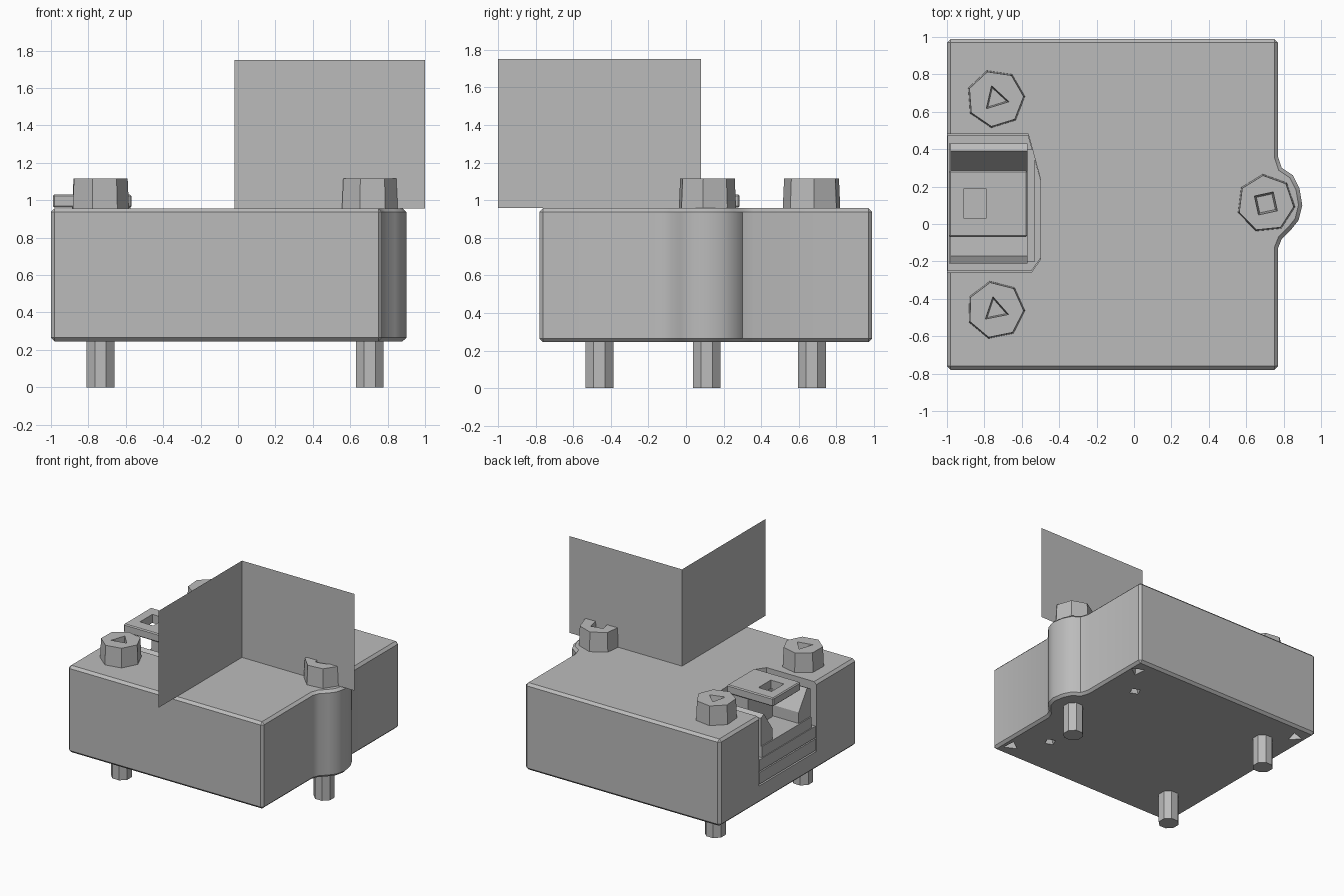
import bpy, bmesh, math
from mathutils import Vector

cube = bpy.data.objects.get("Cube")
if cube:
    bpy.data.objects.remove(cube, do_unlink=True)

grey = bpy.data.materials.new("plain_grey")
grey.use_nodes = True
grey.diffuse_color = (0.5, 0.5, 0.5, 1)
grey.node_tree.nodes["Principled BSDF"].inputs["Base Color"].default_value = (0.5, 0.5, 0.5, 1)


def make(name, bm):
    bmesh.ops.recalc_face_normals(bm, faces=bm.faces)
    mesh = bpy.data.meshes.new(name)
    bm.to_mesh(mesh)
    bm.free()
    mesh.materials.append(grey)
    obj = bpy.data.objects.new(name, mesh)
    bpy.context.collection.objects.link(obj)
    return obj


def prism(name, outline, low, high, axis="z"):
    """Extrude an outline along z (xy points) or along x (yz points)."""
    bm = bmesh.new()
    place = (lambda a, b, c: (a, b, c)) if axis == "z" else (lambda a, b, c: (c, a, b))
    face = bm.faces.new([bm.verts.new(place(a, b, low)) for a, b in outline])
    grown = bmesh.ops.extrude_face_region(bm, geom=[face])["geom"]
    verts = [g for g in grown if isinstance(g, bmesh.types.BMVert)]
    bmesh.ops.translate(bm, verts=verts, vec=Vector(place(0, 0, high - low)))
    return make(name, bm)


def box(name, x, y, z):
    return prism(name, [(x[0], y[0]), (x[1], y[0]), (x[1], y[1]), (x[0], y[1])], *z)


def frustum(name, x, y, z, r_low, r_high, sides, turn=0.0):
    bm = bmesh.new()
    bmesh.ops.create_cone(bm, cap_ends=True, segments=sides, radius1=r_low,
                          radius2=r_high, depth=z[1] - z[0])
    obj = make(name, bm)
    obj.location = (x, y, sum(z) / 2)
    obj.rotation_euler.z = turn
    return obj


def run_modifiers(obj):
    bpy.context.view_layer.update()
    bpy.ops.object.select_all(action="DESELECT")
    obj.select_set(True)
    bpy.context.view_layer.objects.active = obj
    for mod in list(obj.modifiers):
        bpy.ops.object.modifier_apply(modifier=mod.name)


def bevel(obj, width):
    mod = obj.modifiers.new("edge_bevel", "BEVEL")
    mod.width, mod.segments = width, 1
    mod.limit_method, mod.angle_limit = "ANGLE", math.radians(40)
    run_modifiers(obj)


def cut(obj, cutter):
    mod = obj.modifiers.new("cut", "BOOLEAN")
    mod.operation, mod.solver, mod.object = "DIFFERENCE", "EXACT", cutter
    cutter.hide_render = True
    run_modifiers(obj)
    bpy.data.objects.remove(cutter, do_unlink=True)


def smooth(obj, angle=35):
    run_modifiers(obj)
    bpy.ops.object.shade_smooth_by_angle(angle=math.radians(angle))


# Housing with a rounded lug on its right side
body = prism("housing", [(-1, -0.78), (0.77, -0.78), (0.77, -0.13), (0.79, -0.08),
                         (0.84, -0.03), (0.88, 0.02), (0.90, 0.10), (0.885, 0.19),
                         (0.85, 0.26), (0.79, 0.30), (0.77, 0.36), (0.77, 0.99),
                         (-1, 0.99)], 0.245, 0.957)
bevel(body, 0.02)

# Latch pocket, open on the left side
pocket = [(-1.1, -0.26), (-0.55, -0.26), (-0.50, -0.19), (-0.50, 0.24),
          (-0.565, 0.48), (-1.1, 0.48)]
cut(body, prism("pocket_cutter", pocket, 0.39, 1.2))

# Small pits in the underside
for x in (-0.90, 0.69):
    for y in (-0.65, 0.86):
        cut(body, frustum("corner_pit_cutter", x, y, (0.2, 0.32), 0.07, 0.05, 3, x * y))
for y in (-0.41, 0.61):
    cut(body, frustum("pit_cutter", 0.50, y, (0.2, 0.31), 0.065, 0.02, 4, 0.4))
smooth(body)

# Stepped ledges filling the lower pocket, with a fine groove between them
ledge = [(max(x, -0.997), 0.11 + (y - 0.11) * 0.98) for x, y in pocket]
for name, low, high in (("lower_ledge", 0.40, 0.495), ("upper_ledge", 0.505, 0.60)):
    prism(name, ledge, low, high)
box("ledge_core", (-0.98, -0.53), (-0.2, 0.4), (0.38, 0.62))

# Latch: tray, raised plate with a square hole, neck and sloped cheeks
box("latch_tray", (-0.99, -0.57), (-0.21, 0.43), (0.59, 0.69))
plate = box("latch_plate", (-0.99, -0.57), (-0.07, 0.285), (0.96, 1.03))
bevel(plate, 0.008)
cut(plate, box("window_cutter", (-0.91, -0.79), (0.03, 0.19), (0.9, 1.1)))
box("latch_neck", (-0.75, -0.575), (-0.05, 0.265), (0.68, 0.97))
for name, side in (("back_cheek", 1), ("front_cheek", -1)):
    profile = [(0.11 + side * d, z) for d, z in
               ((0.17, 0.68), (0.32, 0.68), (0.32, 0.92), (0.28, 0.94), (0.17, 0.78))]
    prism(name, profile, -0.98, -0.57, "x")

# Three screws: faceted head with a socket, and a shaft below the housing
screws = (("back_left", -0.74, 0.67, 3, 0.3), ("front_left", -0.74, -0.46, 3, 0.2),
          ("right", 0.705, 0.11, 4, 1.0))
for label, x, y, sides, turn in screws:
    head = frustum(label + "_screw_head", x, y, (0.94, 1.115), 0.158, 0.15, 7, turn)
    cut(head, frustum("socket_cutter", x, y, (1.02, 1.2), 0.06, 0.085, sides, turn))
    shaft_x = x if x > 0 else x + 0.005
    smooth(frustum(label + "_screw_shaft", shaft_x, y, (0, 0.3), 0.08, 0.08, 8, 0.39), 30)

# Two upright sheets meeting at a corner
for name, ends in (("back_sheet", ((-0.02, 0.08), (1, 0.08))),
                   ("side_sheet", ((-0.02, -1), (-0.02, 0.08)))):
    bm = bmesh.new()
    (ax, ay), (bx, by) = ends
    bm.faces.new([bm.verts.new(p) for p in ((ax, ay, 0.957), (bx, by, 0.957),
                                            (bx, by, 1.75), (ax, ay, 1.75))])
    make(name, bm)
